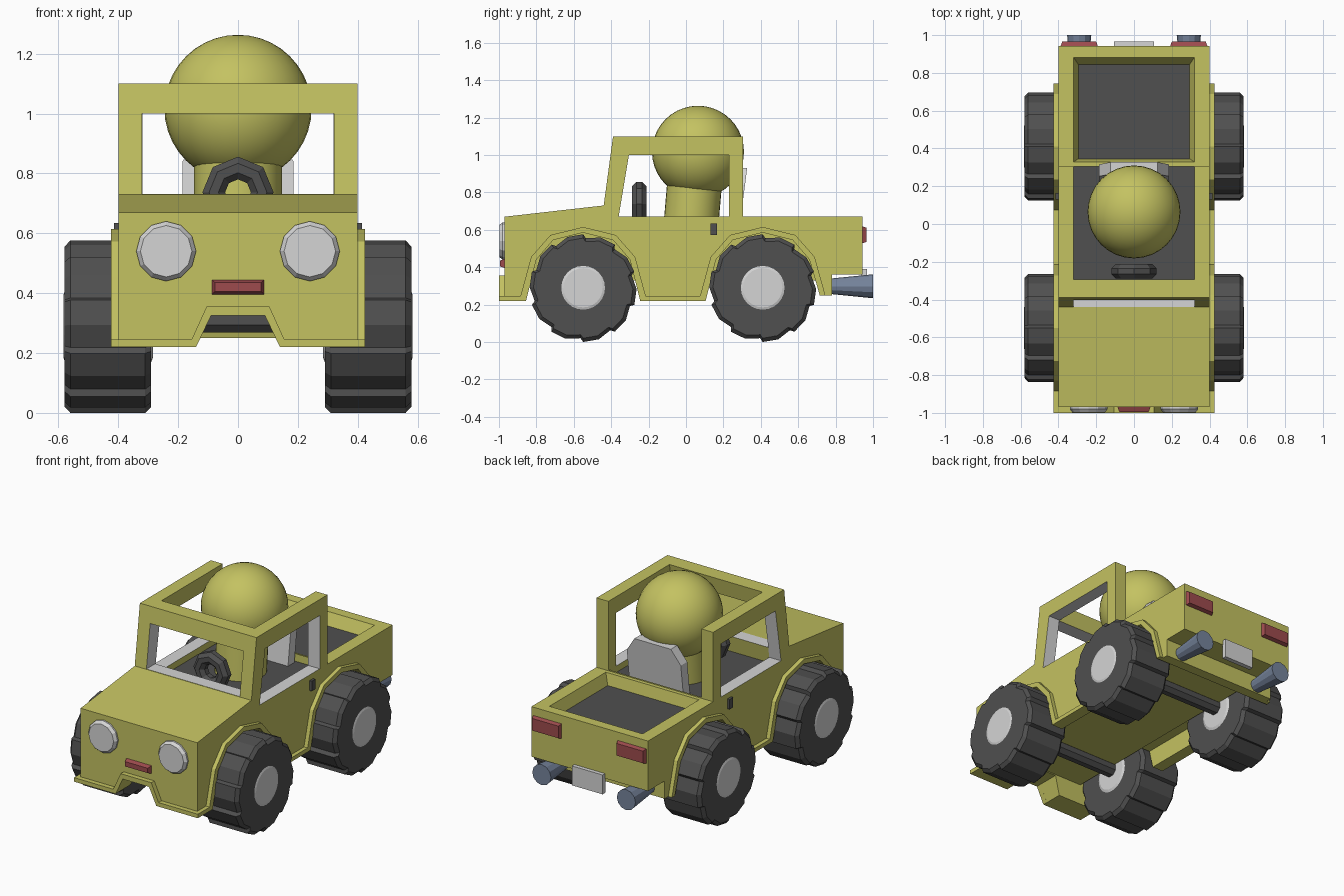
import bpy, bmesh
from math import sin, cos, radians, pi

if "Cube" in bpy.data.objects:
    bpy.data.objects.remove(bpy.data.objects["Cube"])


def material(name, r, g, b):
    m = bpy.data.materials.new(name)
    m.use_nodes = True
    m.diffuse_color = (r, g, b, 1)
    m.node_tree.nodes["Principled BSDF"].inputs["Base Color"].default_value = (r, g, b, 1)
    return m


OLIVE = material("olive", 0.55, 0.54, 0.12)
DARK = material("dark_grey", 0.08, 0.08, 0.08)
LIGHT = material("light_grey", 0.66, 0.66, 0.66)
RED = material("red", 0.34, 0.07, 0.075)
BLUE = material("slate_blue", 0.18, 0.23, 0.33)
BODY_MATS = [OLIVE, DARK, LIGHT]


def finish(name, bm, mats, index=0, mirror=False):
    bmesh.ops.recalc_face_normals(bm, faces=bm.faces)
    mesh = bpy.data.meshes.new(name)
    bm.to_mesh(mesh)
    bm.free()
    for m in mats:
        mesh.materials.append(m)
    for p in mesh.polygons:
        p.material_index = index
    ob = bpy.data.objects.new(name, mesh)
    bpy.context.collection.objects.link(ob)
    if mirror:
        ob.modifiers.new("mirror", "MIRROR")
    return ob


def loft(name, rings, mats, index=0, mirror=False):
    """Skin a list of equal-length rings and cap both ends."""
    bm = bmesh.new()
    loops = [[bm.verts.new(p) for p in ring] for ring in rings]
    n = len(loops[0])
    for a, b in zip(loops, loops[1:]):
        for i in range(n):
            bm.faces.new((a[i], a[(i + 1) % n], b[(i + 1) % n], b[i]))
    bm.faces.new(loops[0])
    bm.faces.new(loops[-1])
    return finish(name, bm, mats, index, mirror)


def prism_x(name, pts, x0, x1, mats, index=0, mirror=False):
    return loft(name, [[(x, y, z) for y, z in pts] for x in (x0, x1)], mats, index, mirror)


def prism_y(name, pts, y0, y1, mats, index=0):
    return loft(name, [[(x, y, z) for x, z in pts] for y in (y0, y1)], mats, index)


def circle(r, n, phase=0.0):
    return [(r * cos(2 * pi * i / n + phase), r * sin(2 * pi * i / n + phase)) for i in range(n)]


def rect(a0, a1, b0, b1):
    return [(a0, b0), (a1, b0), (a1, b1), (a0, b1)]


def lamp(name, x, z, w, h, y0, y1, mat, mirror=False):
    """Rectangular plate whose outer face is slightly smaller than its base."""
    rings = []
    for y, inset in ((y0, 0), (y1, 0.01)):
        a, b = w / 2 - inset, h / 2 - inset
        rings.append([(u, y, v) for u, v in rect(x - a, x + a, z - b, z + b)])
    return loft(name, rings, [mat], 0, mirror)


# Wheel arch outlines, front half mirrored about each axle
AXLES = (-0.55, 0.41)
ARCH = [(-0.305, 0.22), (-0.25, 0.44), (-0.16, 0.545), (0, 0.585)]
ARCH_OUT = [(-0.335, 0.245), (-0.278, 0.455), (-0.175, 0.572), (0, 0.615)]


def arches(half):
    full = half + [(-y, z) for y, z in reversed(half[:-1])]
    return [(c + y, z) for c in AXLES for y, z in full]


# Main shell: one side profile, then openings cut out
lower = arches(ARCH)
lower[-1] = (0.715, 0.25)
profile = [(-0.97, 0.22)] + lower + [
    (0.78, 0.25), (0.78, 0.36), (0.943, 0.36), (0.943, 0.67), (0.305, 0.67),
    (0.305, 1.10), (-0.39, 1.10), (-0.44, 0.73), (-0.97, 0.67)]
shell = prism_x("body_shell", profile, -0.40, 0.40, BODY_MATS)

cabin = prism_x("cabin_cutter", [(-0.372, 0.63), (0.304, 0.63), (0.316, 1.2), (-0.277, 1.2)],
                -0.319, 0.319, BODY_MATS)
side = prism_x("side_window_cutter", [(-0.36, 0.67), (0.23, 0.67), (0.23, 1.0), (-0.305, 1.0)],
               -0.6, 0.6, BODY_MATS, 2)
screen = prism_y("windscreen_cutter", rect(-0.32, 0.32, 0.732, 1.0), -0.6, -0.2, BODY_MATS, 2)
bed = loft("bed_cutter", [[(x, y, z) for x, y in rect(-a, a, y0, y1)]
                          for a, y0, y1, z in ((0.295, 0.345, 0.845, 0.60), (0.33, 0.322, 0.897, 0.70))],
           BODY_MATS)
notch = prism_y("notch_cutter", [(-0.15, 0.2), (0.15, 0.2), (0.09, 0.325), (-0.09, 0.325)],
                -1.1, -0.7, BODY_MATS)
hollow = prism_y("underside_cutter", rect(-0.35, 0.35, 0.1, 0.34), -0.4, 0.3, BODY_MATS)

# Floors of the cabin and the bed are dark
for cutter in (cabin, bed):
    for p in cutter.data.polygons:
        zs = [cutter.data.vertices[v].co.z for v in p.vertices]
        if max(zs) < 0.65:
            p.material_index = 1

cutters = (cabin, side, screen, bed, notch, hollow)
for cutter in cutters:
    cutter.hide_render = True
    mod = shell.modifiers.new(cutter.name, "BOOLEAN")
    mod.operation = "DIFFERENCE"
    mod.solver = "EXACT"
    mod.object = cutter
bpy.context.view_layer.update()
cut = bpy.data.meshes.new_from_object(shell.evaluated_get(bpy.context.evaluated_depsgraph_get()))
shell.modifiers.clear()
shell.data = cut
for cutter in cutters:
    bpy.data.objects.remove(cutter)

# Underbody between the wheels closes the arches
prism_x("underbody", rect(-0.88, 0.74, 0.33, 0.592), -0.28, 0.28, [OLIVE])

# Raised trim along the arches, sills and front edge
upper = arches(ARCH_OUT)
upper[-1] = (0.745, 0.25)
prism_x("side_trim", [(-1.0, 0.22)] + lower + upper[::-1] + [(-1.0, 0.245)],
        0.395, 0.425, [OLIVE], 0, True)
half_trim = [(0.09, 0.325), (0.14, 0.22), (0.425, 0.22), (0.425, 0.245), (0.155, 0.245), (0.105, 0.355)]
prism_y("front_trim", half_trim + [(-x, z) for x, z in reversed(half_trim)], -1.0, -0.968, [OLIVE])

# Lamps, plate and door handles
loft("headlight", [[(0.24 + x, y, 0.54 + z) for x, z in circle(r, 12)]
                   for r, y in ((0.10, -0.968), (0.10, -0.98), (0.086, -0.998))], [LIGHT], 0, True)
lamp("front_badge_plate", 0, 0.42, 0.175, 0.05, -0.968, -0.995, RED)
lamp("tail_light", 0.29, 0.573, 0.20, 0.095, 0.938, 0.965, RED, True)
prism_y("rear_plate", rect(-0.105, 0.105, 0.27, 0.39), 0.938, 0.967, [LIGHT])
prism_x("door_handle", rect(0.13, 0.165, 0.573, 0.635), 0.395, 0.415, [DARK], 0, True)

# Exhaust pipes
loft("exhaust_pipe", [[(0.29 + x, y, 0.298 + z) for x, z in circle(r, 12)]
                      for r, y in ((0.04, 0.76), (0.064, 1.0))], [BLUE], 0, True)

# Wheels: lugged tyres with hubs, joined by axles
TEETH = 10
outline = []
for i in range(TEETH):
    for deg, r in ((0, 0.268), (3, 0.288), (20, 0.286)):
        a = radians(267 + i * 360 / TEETH + deg)
        outline.append((r * cos(a), r * sin(a)))
for label, cy in zip(("front", "rear"), AXLES):
    loft(label + "_tyre", [[(x, cy + s * y, 0.288 + s * z) for y, z in outline]
                           for x, s in ((0.29, 0.93), (0.31, 1), (0.56, 1), (0.579, 0.93))],
         [DARK], 0, True)
    loft(label + "_hub", [[(x, cy + y, 0.29 + z) for y, z in circle(r, 24)]
                          for x, r in ((0.284, 0.105), (0.29, 0.12), (0.578, 0.12), (0.583, 0.105))],
         [LIGHT], 0, True)
    prism_x(label + "_axle", [(cy + y, 0.31 + z) for y, z in circle(0.045, 8, pi / 8)],
            -0.30, 0.30, [DARK])

# Steering wheel: an eight-sided ring facing the driver
bm = bmesh.new()
rings = []
for a in range(8):
    t = a * pi / 4
    rings.append([bm.verts.new(((0.081 + u) * cos(t), -0.25 + v, 0.737 + (0.081 + u) * sin(t)))
                  for u, v in circle(0.041, 8, pi / 8)])
for a in range(8):
    p, q = rings[a], rings[(a + 1) % 8]
    for i in range(8):
        j = (i + 1) % 8
        bm.faces.new((p[i], p[j], q[j], q[i]))
finish("steering_wheel", bm, [DARK])

# Seat back, leaning to the rear
seat_half = [(0.185, 0.625), (0.185, 0.84), (0.125, 0.93)]
seat_outline = seat_half + [(-x, z) for x, z in reversed(seat_half)]
loft("seat_back", [[(x, y + 0.13 * (z - 0.63), z) for x, z in seat_outline] for y in (0.225, 0.288)], [LIGHT])

# Driver: leaning cylinder torso and ball head
torso = loft("driver_torso", [[(x, cy + y, z) for x, y in circle(0.147, 32)]
                              for cy, z in ((0.027, 0.63), (0.052, 0.92))], [OLIVE])
bm = bmesh.new()
bmesh.ops.create_uvsphere(bm, u_segments=32, v_segments=20, radius=0.246)
bmesh.ops.translate(bm, verts=bm.verts, vec=(0, 0.064, 1.017))
head = finish("driver_head", bm, [OLIVE])

bpy.ops.object.select_all(action="DESELECT")
for ob in (torso, head):
    ob.select_set(True)
bpy.context.view_layer.objects.active = head
bpy.ops.object.shade_smooth_by_angle(angle=radians(40))
